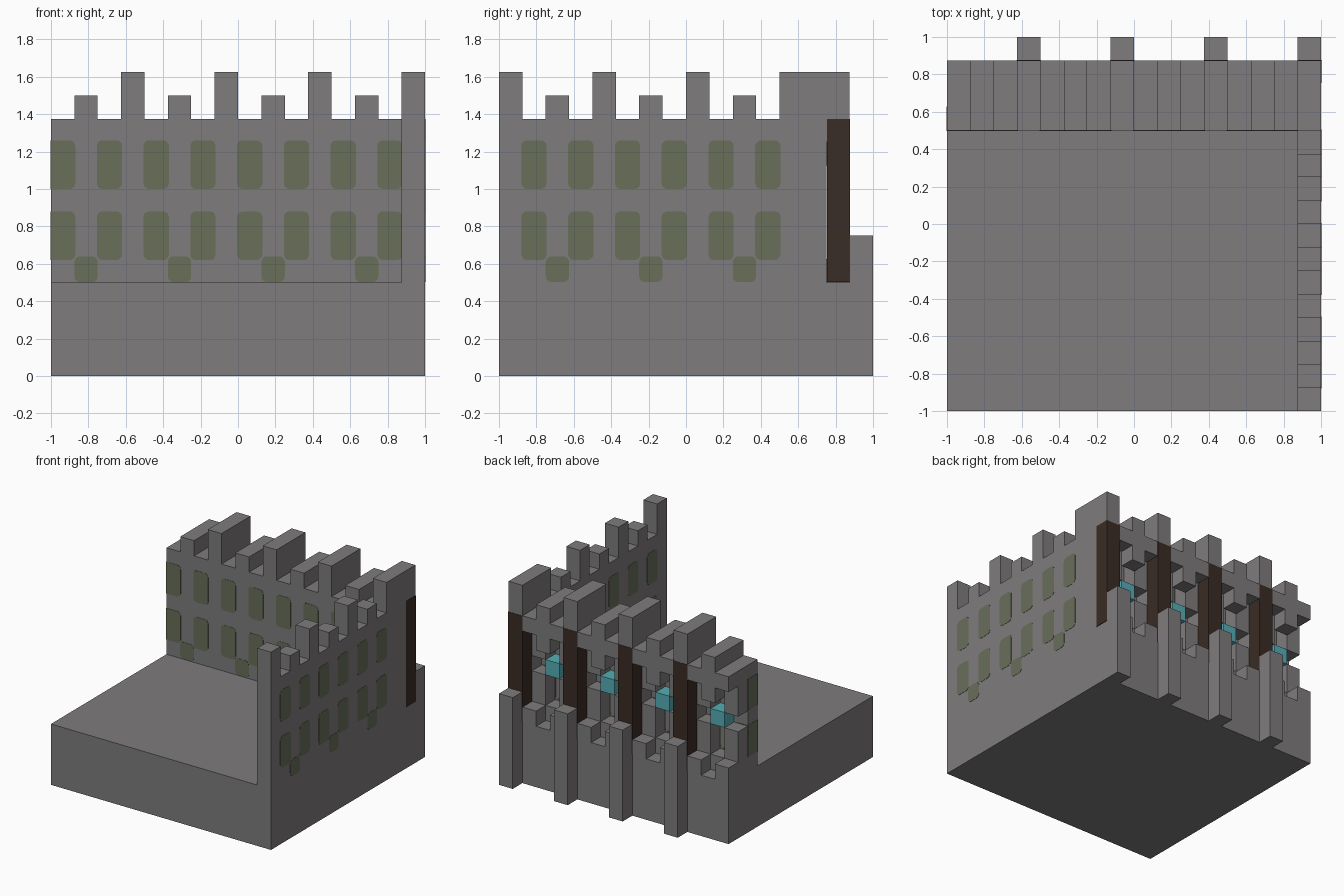
import bpy, bmesh

U = 0.125  # building module

cube = bpy.data.objects.get("Cube")
if cube:
    bpy.data.objects.remove(cube, do_unlink=True)


def material(name, rgb):
    m = bpy.data.materials.new(name)
    m.use_nodes = True
    m.diffuse_color = (*rgb, 1)
    m.node_tree.nodes["Principled BSDF"].inputs["Base Color"].default_value = (*rgb, 1)
    return m


STONE = material("grey stone", (0.21, 0.2, 0.2))
MOSS = material("moss green", (0.138, 0.156, 0.102))
WOOD = material("dark brown wood", (0.042, 0.025, 0.018))
GLASS = material("teal glass", (0.09, 0.42, 0.46))


def finish(name, bm, mat):
    bmesh.ops.recalc_face_normals(bm, faces=bm.faces)
    me = bpy.data.meshes.new(name)
    bm.to_mesh(me)
    bm.free()
    me.materials.append(mat)
    ob = bpy.data.objects.new(name, me)
    bpy.context.collection.objects.link(ob)
    return ob


def add_box(bm, x, y, z):
    """Add a box spanning the three (low, high) ranges."""
    verts = bmesh.ops.create_cube(bm, size=1)["verts"]
    for v in verts:
        v.co = [r[0] if c < 0 else r[1] for c, r in zip(v.co, (x, y, z))]
    return verts


def boxes(name, mat, spans):
    bm = bmesh.new()
    for x, y, z in spans:
        add_box(bm, x, y, z)
    return finish(name, bm, mat)


def battlement(name, axis, start, bottom, heights, low, high):
    """Extrude a stepped skyline running along x (axis 0) or y (axis 1)."""
    outline = [(start, bottom)]
    for i, h in enumerate(heights):
        outline += [(start + i * U, h), (start + (i + 1) * U, h)]
    outline.append((start + len(heights) * U, bottom))
    bm = bmesh.new()
    place = (lambda u, z: (u, low, z)) if axis == 0 else (lambda u, z: (low, u, z))
    face = bm.faces.new([bm.verts.new(place(u, z)) for u, z in outline])
    new = bmesh.ops.extrude_face_region(bm, geom=[face])["geom"]
    for v in new:
        if isinstance(v, bmesh.types.BMVert):
            v.co[1 - axis] = high
    return finish(name, bm, STONE)


def windows(name, axis, spans, low, high):
    """Rounded panes passing through a wall that runs along the given axis."""
    bm = bmesh.new()
    for u, z in spans:
        wall = (low, high)
        verts = add_box(bm, *((u, wall, z) if axis == 0 else (wall, u, z)))
        edges = {e for v in verts for e in v.link_edges}
        thru = [e for e in edges
                if abs(e.verts[0].co[1 - axis] - e.verts[1].co[1 - axis]) > 0.01
                and e.verts[0].co[axis] > -1]
        bmesh.ops.bevel(bm, geom=thru, offset=0.03, segments=3, profile=0.5,
                        affect="EDGES")
    return finish(name, bm, MOSS)


def col(i):
    return (-1 + i * U, -1 + (i + 1) * U)


def pane_spans(sides, middles):
    spans = []
    for i in sides:
        a, b = col(i)
        u = (a - 0.005 if i else a - 0.002, b + 0.005)
        spans += [(u, (0.62, 0.88)), (u, (1.0, 1.26))]
    for i in middles:
        spans.append((col(i), (0.502, 0.64)))
    return spans


TALL, SHORT, LOW = 1.625, 1.5, 1.375
FRONT, MID, REAR, OUT = (0.5, 0.625), (0.625, 0.75), (0.75, 0.875), (0.875, 1)
tall_cols, short_cols = range(3, 16, 4), range(1, 16, 4)
window_cols = range(0, 16, 2)

# Ground block and the two walls
boxes("base", STONE, [((-1, 1), (-1, 0.875), (0, 0.5))])
battlement("side_wall", 1, -1, 0.5, [TALL, LOW, SHORT, LOW] * 3, 0.875, 1)
boxes("back_wall", STONE, [((-1, 1), FRONT, (0.5, 1.25))])
battlement("back_parapet", 0, -1, 1.25, [LOW, SHORT, LOW, TALL] * 4, 0.5, 0.875)

# Moss-green panes
windows("side_windows", 1, pane_spans(range(1, 12, 2), range(2, 12, 4)), 0.873, 1.002)
windows("back_windows", 0, pane_spans(window_cols, short_cols), 0.498, 0.627)

# Columns, posts and buttresses on the rear
boxes("rear_piers", STONE, [(col(i), MID, (0.5, 1.25)) for i in tall_cols])
boxes("buttresses", STONE, [(col(i), OUT, (0, 0.75)) for i in tall_cols])
boxes("wood_posts", WOOD,
      [((col(i)[0] - 0.002, col(i)[1] + 0.002), (0.753, 0.877), (0.502, 1.375))
       for i in tall_cols])

# Stepped blocks around the rear bays
steps = []
for i in window_cols:
    steps += [(col(i), REAR, (0.5, 0.625)),
              (col(i), MID, (0.5, 0.875)),
              (col(i), MID, (1.0, 1.25))]
boxes("rear_steps", STONE, steps)
boxes("bay_sills", STONE, [(col(i), MID, (0.5, 0.625)) for i in short_cols])
boxes("hanging_tabs", STONE, [(col(i), REAR, (1.125, 1.25)) for i in short_cols])
boxes("teal_lamps", GLASS, [(col(i), MID, (0.875, 1.0)) for i in short_cols])
